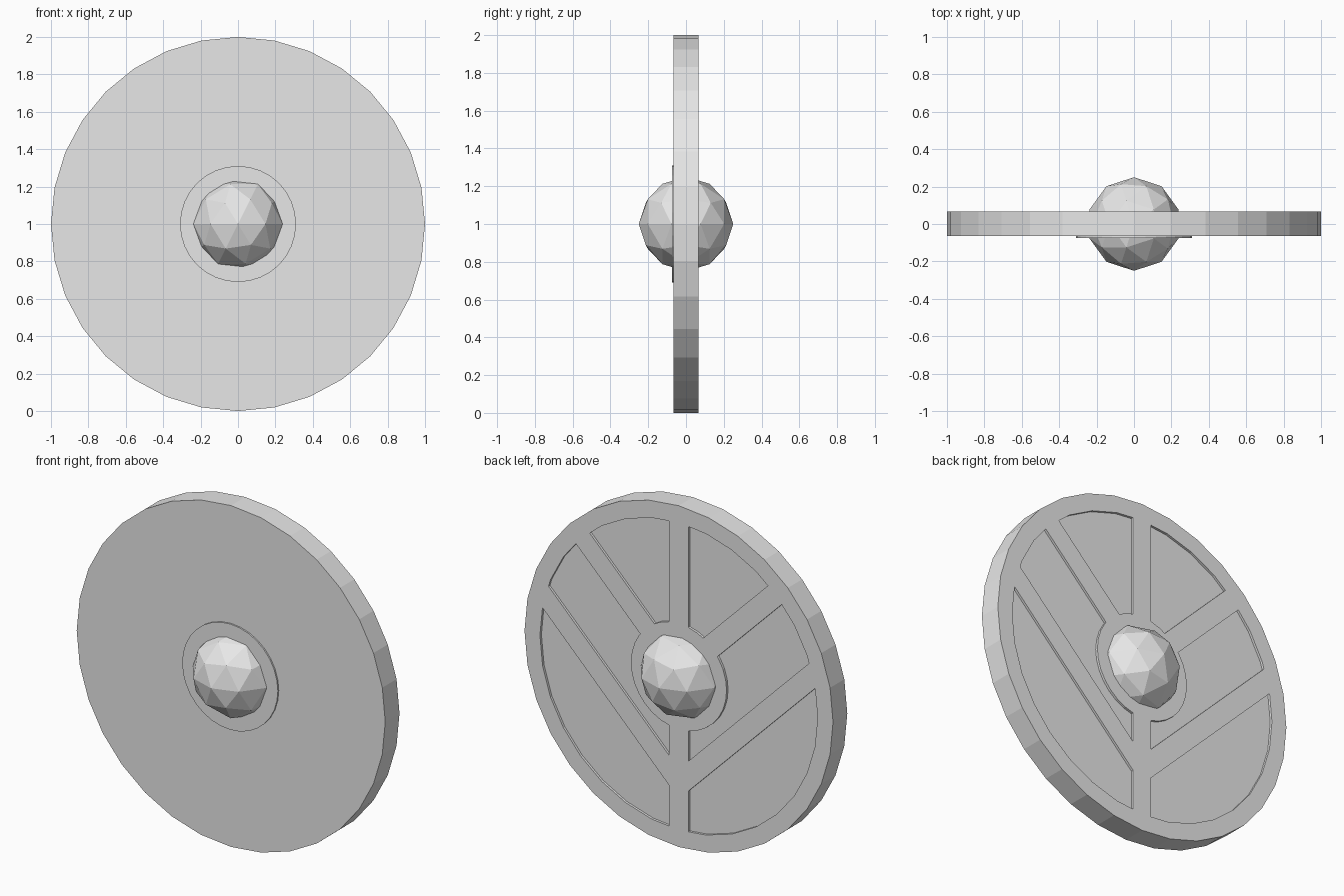
import bpy, bmesh
from math import sin, cos, pi
from mathutils import Matrix, Vector

if "Cube" in bpy.data.objects:
    bpy.data.objects.remove(bpy.data.objects["Cube"])

grey = bpy.data.materials.new("plain_grey")
grey.use_nodes = True
grey.diffuse_color = (0.8, 0.8, 0.8, 1)
grey.node_tree.nodes["Principled BSDF"].inputs["Base Color"].default_value = (0.8, 0.8, 0.8, 1)

SIDES = 32
FRONT, FLOOR, BACK = -0.065, 0.053, 0.067
BAR = 0.124
MID = Vector((0, 0, 1))


def finish(name, bm):
    bmesh.ops.recalc_face_normals(bm, faces=bm.faces)
    mesh = bpy.data.meshes.new(name)
    bm.to_mesh(mesh)
    bm.free()
    mesh.materials.append(grey)
    obj = bpy.data.objects.new(name, mesh)
    bpy.context.collection.objects.link(obj)
    return obj


def lathe(name, profile):
    """Turn (radius, y) points around the y axis and cap both ends."""
    bm = bmesh.new()
    rings = []
    for r, y in profile:
        angles = [2 * pi * i / SIDES for i in range(SIDES)]
        rings.append([bm.verts.new((r * sin(a), y, 1 + r * cos(a))) for a in angles])
    for a, b in zip(rings, rings[1:]):
        for i in range(SIDES):
            j = (i + 1) % SIDES
            bm.faces.new((a[i], a[j], b[j], b[i]))
    bm.faces.new(rings[0])
    bm.faces.new(rings[-1])
    return finish(name, bm)


def bar(name, start, end):
    """Flat brace on the back, between two (x, z) points about the centre."""
    a, b = Vector((start[0], 0, start[1])), Vector((end[0], 0, end[1]))
    along = (b - a).normalized()
    across = Vector((along.z, 0, -along.x))
    low, high = FLOOR - 0.01, BACK
    frame = Matrix((across, (0, 1, 0), along)).transposed().to_4x4()
    frame.translation = MID + (a + b) / 2 + Vector((0, (low + high) / 2, 0))
    size = Matrix.Diagonal((BAR, high - low, (b - a).length, 1))
    bm = bmesh.new()
    bmesh.ops.create_cube(bm, size=1, matrix=frame @ size)
    return finish(name, bm)


# Round board with a raised rim around the recessed back
lathe("shield_board", [(1, FRONT), (1, BACK), (0.9, BACK), (0.9, FLOOR)])

# Round plate behind the boss, showing on both faces
lathe("boss_plate", [(0.31, -0.074), (0.31, BACK)])

# Braces on the back: one upright and two pairs of diagonals
bar("upright_brace", (0, -0.94), (0, 0.94))
for side, word in ((1, "left"), (-1, "right")):
    bar("upper_brace_" + word, (0, 0.02), (side * 0.655, 0.675))
    bar("lower_brace_" + word, (0, -0.63), (side * 0.905, 0.275))

# Faceted ball boss through the middle
bm = bmesh.new()
bmesh.ops.create_icosphere(bm, subdivisions=2, radius=0.25,
                           matrix=Matrix.Translation(MID) @ Matrix.Rotation(pi, 4, "Z"))
finish("ball_boss", bm)
